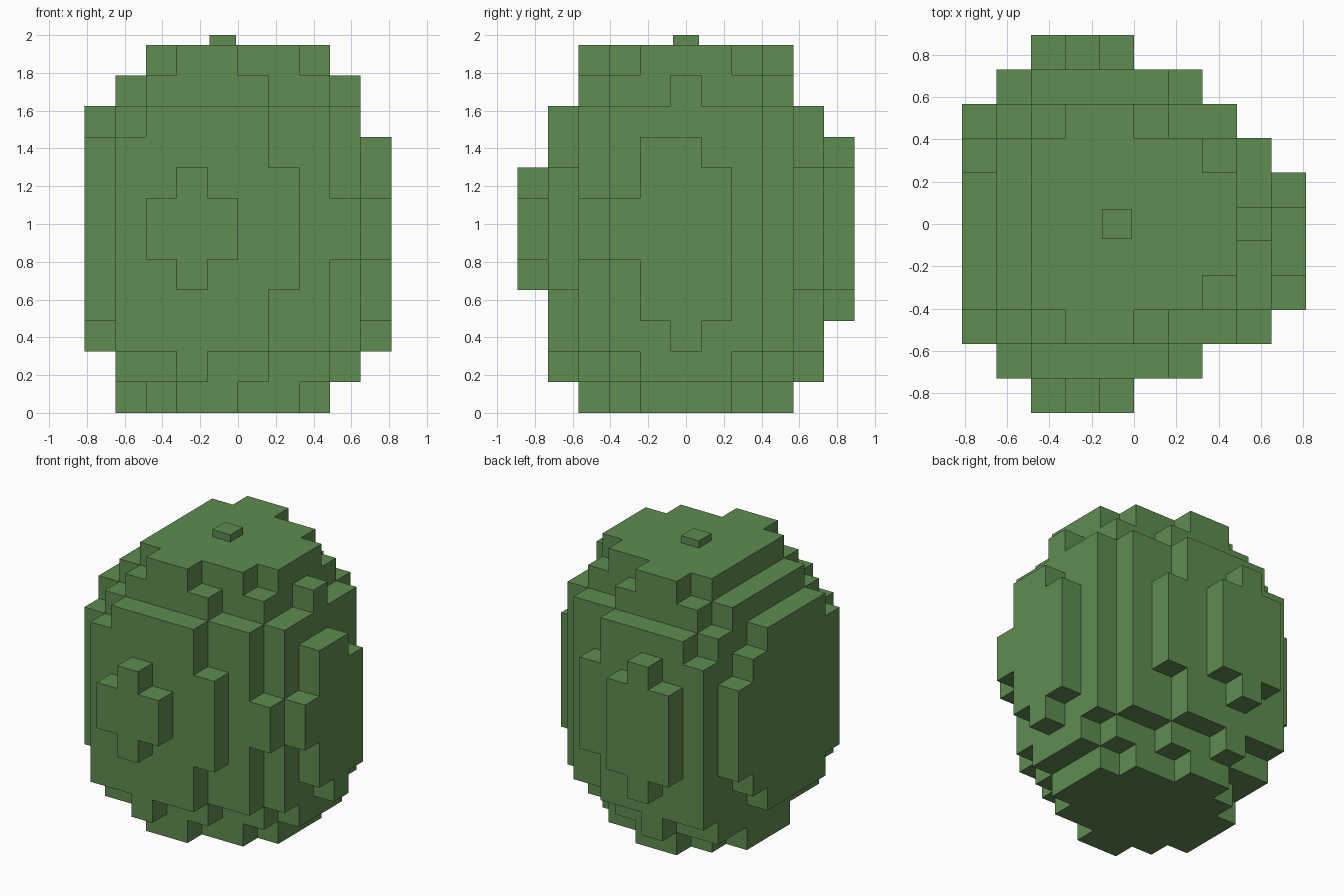
import bpy, bmesh
from mathutils import Vector

if "Cube" in bpy.data.objects:
    bpy.data.objects.remove(bpy.data.objects["Cube"])

CELL = 0.1624
NX, NY = 10, 11

green = bpy.data.materials.new("leaf_green")
green.diffuse_color = (0.115, 0.262, 0.083, 1)
green.use_nodes = True
green.node_tree.nodes["Principled BSDF"].inputs["Base Color"].default_value = green.diffuse_color

# Block layers, bottom to top. Each digit is one column along x:
# first string = frontmost block, second = rearmost block ("a" = 10, "-" = empty)
LAYERS = [
    ("-4322334--", "-6788776--"),
    ("-22122334-", "-88988776-"),
    ("3111112235", "6999998875"),
    ("2111112234", "799a998876"),
    ("2110111234", "89aaa99876"),
    ("2100011223", "89aaa99876"),
    ("2100011223", "89aaa99876"),
    ("2110111234", "89aaa99876"),
    ("2111112234", "799a998875"),
    ("321111223-", "689999887-"),
    ("-32222335-", "-78888775-"),
    ("--322334--", "--788776--"),
]


def filled_cells():
    cells = set()
    for k, (front, back) in enumerate(LAYERS):
        for i, (f, b) in enumerate(zip(front, back)):
            if f != "-":
                cells |= {(i, j, k) for j in range(int(f, 16), int(b, 16) + 1)}
    return cells


def finish(bm, name):
    mesh = bpy.data.meshes.new(name)
    bm.to_mesh(mesh)
    bm.free()
    mesh.materials.append(green)
    obj = bpy.data.objects.new(name, mesh)
    bpy.context.collection.objects.link(obj)
    return obj


# Blocky rounded body: only the exposed sides of each block become faces
def build_body():
    cells = filled_cells()
    bm = bmesh.new()
    verts = {}

    def vert(p):
        if p not in verts:
            i, j, k = p
            verts[p] = bm.verts.new(((i - NX / 2) * CELL, (j - NY / 2) * CELL, k * CELL))
        return verts[p]

    for c in cells:
        for axis in range(3):
            u, v = (axis + 1) % 3, (axis + 2) % 3
            for side in (0, 1):
                n = list(c)
                n[axis] += 2 * side - 1
                if tuple(n) in cells:
                    continue
                ring = []
                for du, dv in ((0, 0), (1, 0), (1, 1), (0, 1)):
                    p = list(c)
                    p[axis] += side
                    p[u] += du
                    p[v] += dv
                    ring.append(vert(tuple(p)))
                bm.faces.new(ring if side else ring[::-1])
    return finish(bm, "blocky_body")


# Small stub sunk into the top
def build_stub():
    bm = bmesh.new()
    bmesh.ops.create_cube(bm, size=0.14)
    bmesh.ops.translate(bm, verts=bm.verts, vec=Vector((-0.081, 0, 1.93)))
    return finish(bm, "top_stub")


build_body()
build_stub()
